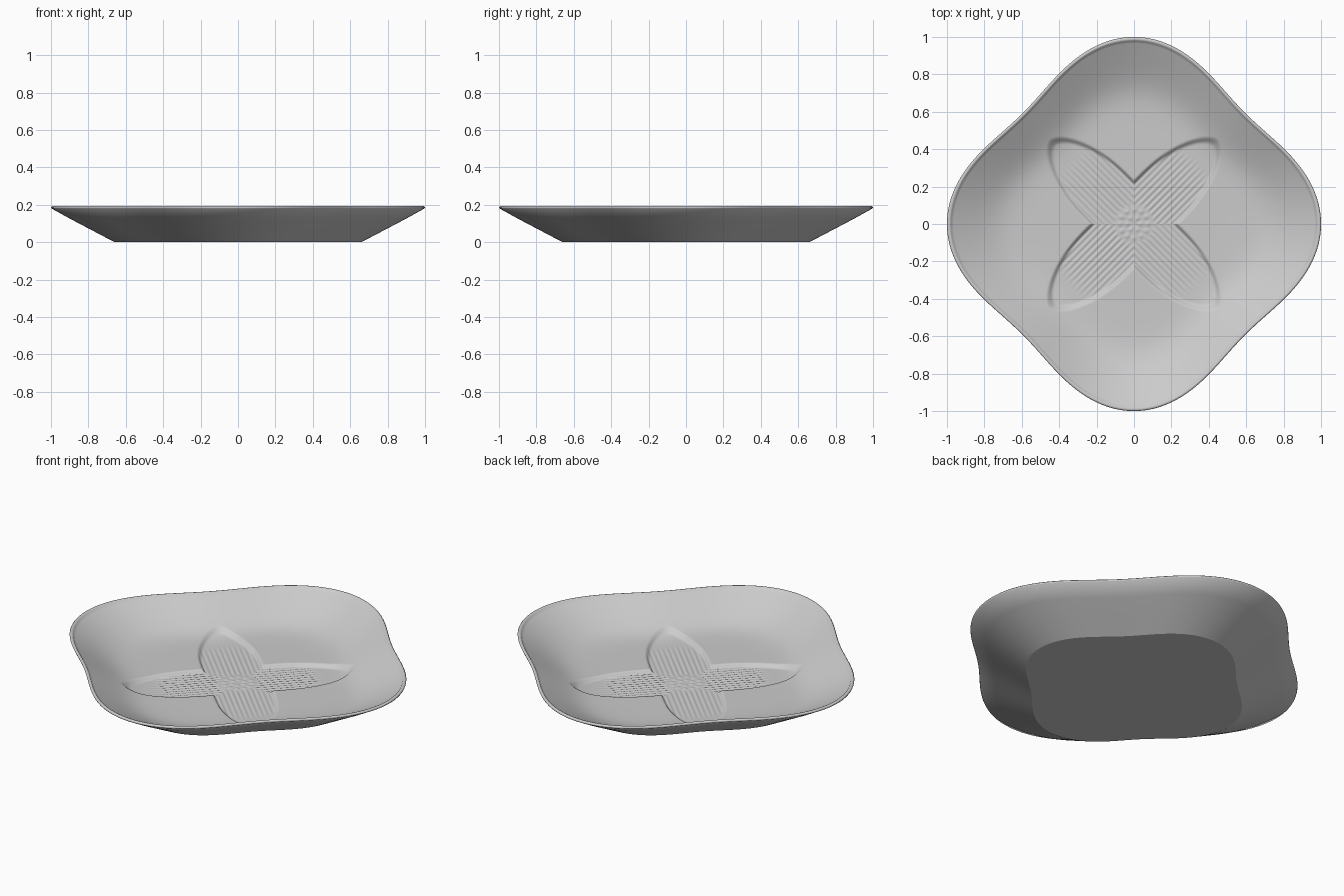
import bpy, bmesh, math
from math import cos, sin, pi, exp, log

SEGMENTS = 480
PETAL_LENGTH, PETAL_HALF_WIDTH = 0.62, 0.16


def outline(a):
    """Radius of the four-lobed rim at an angle."""
    return 0.92 + 0.08 * cos(4 * a)


def smoothstep(lo, hi, x):
    t = min(1, max(0, (x - lo) / (hi - lo)))
    return t * t * (3 - 2 * t)


def bowl_height(s):
    """Flat floor easing into a straight sloping wall."""
    return 0.05 + 0.025 * log(1 + exp((s - 0.71) / 0.05))


def flower_relief(r, a):
    """Sunken four-petal flower with ribs and a beaded centre."""
    fold = a % (pi / 2) - pi / 4
    u, v = r * cos(fold), r * sin(fold)
    t = max(0, u - 0.22) / (PETAL_LENGTH - 0.22)
    inside = (1 - (abs(v) / PETAL_HALF_WIDTH) ** 1.67 - t * t) / 8
    mask = smoothstep(-0.012, 0.018, inside)
    ribs = 0.0018 * cos(2 * pi * v / 0.027)
    ribs *= smoothstep(0.09, 0.12, r) * smoothstep(0.5, 0.4, r) if r < 0.4 else smoothstep(0, 1, (0.5 - r) * 10)
    beads = 0.0
    for ring, count in ((0.035, 6), (0.075, 12)):
        beads += 0.004 * exp(-((r - ring) / 0.012) ** 2) * (0.5 + 0.5 * cos(count * a))
    return mask * (ribs + beads - 0.018)


def rib_fade_fix(r):
    return smoothstep(0.09, 0.12, r)


# Cross-section from the middle of the floor, over the rim, to the foot
FLOOR_RINGS, WALL_RINGS = 120, 20
profile = [0.78 * i / FLOOR_RINGS for i in range(1, FLOOR_RINGS + 1)]
profile += [0.78 + 0.195 * i / WALL_RINGS for i in range(1, WALL_RINGS + 1)]
section = [(s, bowl_height(s), True) for s in profile]
section += [(0.98, 0.190, False), (0.987, 0.193, False), (0.995, 0.192, False),
            (1.0, 0.187, False), (0.997, 0.180, False), (0.9, 0.126, False),
            (0.78, 0.063, False), (0.66, 0.0, False), (0.6, 0.0, False)]

bm = bmesh.new()
angles = [2 * pi * i / SEGMENTS for i in range(SEGMENTS)]
rings = []
for s, z, carved in section:
    ring = []
    for a in angles:
        r = s * outline(a)
        relief = flower_relief(r, a) if carved else 0
        ring.append(bm.verts.new((r * cos(a), r * sin(a), z + relief)))
    rings.append(ring)

# Skin the rings and close both ends with fans
for lower, upper in zip(rings, rings[1:]):
    for i in range(SEGMENTS):
        j = (i + 1) % SEGMENTS
        bm.faces.new((lower[i], upper[i], upper[j], lower[j]))
floor_centre = bm.verts.new((0, 0, bowl_height(0) - 0.018))
foot_centre = bm.verts.new((0, 0, 0))
for i in range(SEGMENTS):
    j = (i + 1) % SEGMENTS
    bm.faces.new((floor_centre, rings[0][i], rings[0][j]))
    bm.faces.new((foot_centre, rings[-1][j], rings[-1][i]))
bmesh.ops.recalc_face_normals(bm, faces=bm.faces)

# Smooth surface with a crisp foot edge
for f in bm.faces:
    f.smooth = True
foot = set(rings[-2])
for e in bm.edges:
    if e.verts[0] in foot and e.verts[1] in foot:
        e.smooth = False

mesh = bpy.data.meshes.new("dish")
bm.to_mesh(mesh)
bm.free()
dish = bpy.data.objects.new("dish", mesh)

cube = bpy.data.objects.get("Cube")
if cube:
    bpy.data.objects.remove(cube, do_unlink=True)
bpy.context.collection.objects.link(dish)

# Plain grey glaze
glaze = bpy.data.materials.new("grey_glaze")
glaze.use_nodes = True
grey = (0.6, 0.6, 0.6, 1)
glaze.diffuse_color = grey
glaze.node_tree.nodes["Principled BSDF"].inputs["Base Color"].default_value = grey
mesh.materials.append(glaze)
